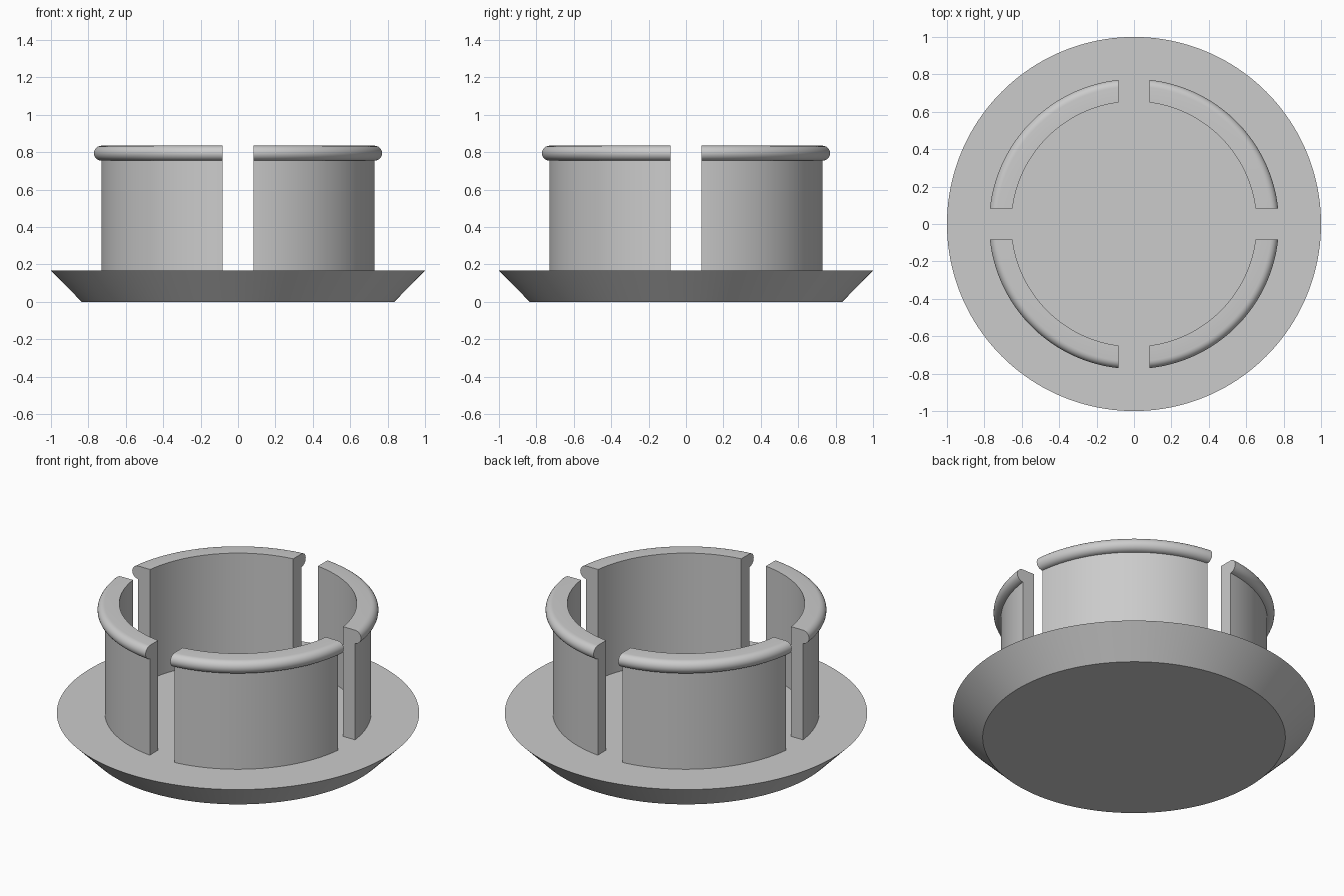
import bpy
import bmesh
from math import asin, cos, sin, pi, radians

cube = bpy.data.objects.get("Cube")
if cube:
    bpy.data.objects.remove(cube, do_unlink=True)

PLATE_H = 0.167     # flange thickness
TOP = 0.835         # top of the clips
R_IN, R_OUT = 0.655, 0.735
BEAD = 0.04         # radius of the rounded lip
SLOT = 0.083        # half width of the slots
STEPS = 40

grey = bpy.data.materials.new("plain grey")
grey.use_nodes = True
colour = (0.6, 0.6, 0.6, 1)
grey.diffuse_color = colour
grey.node_tree.nodes["Principled BSDF"].inputs["Base Color"].default_value = colour


def finish(name, bm):
    bmesh.ops.recalc_face_normals(bm, faces=bm.faces)
    mesh = bpy.data.meshes.new(name)
    bm.to_mesh(mesh)
    bm.free()
    mesh.materials.append(grey)
    obj = bpy.data.objects.new(name, mesh)
    bpy.context.collection.objects.link(obj)
    bpy.ops.object.select_all(action="DESELECT")
    obj.select_set(True)
    bpy.context.view_layer.objects.active = obj
    bpy.ops.object.shade_smooth_by_angle(angle=radians(30))
    return obj


# Flange plate: a disc that tapers towards its underside
bm = bmesh.new()
bmesh.ops.create_cone(bm, cap_ends=True, segments=160, radius1=0.835,
                      radius2=1.0, depth=PLATE_H)
bmesh.ops.translate(bm, verts=bm.verts, vec=(0, 0, PLATE_H / 2))
finish("flange_plate", bm)

# Clip cross-section (radius, height): thin wall with a half-round outer lip
foot = PLATE_H - 0.002
profile = [(R_IN, foot), (R_OUT, foot)]
for i in range(13):
    a = -pi / 2 + pi * i / 12
    profile.append((R_OUT + BEAD * cos(a), TOP - BEAD + BEAD * sin(a)))
profile.append((R_IN, TOP))


def clip(name, turn):
    """Sweep the section through a quarter turn, with ends parallel to the slots."""
    bm = bmesh.new()
    rings = []
    for s in range(STEPS + 1):
        ring = []
        for r, z in profile:
            trim = asin(SLOT / r)
            a = turn + trim + (pi / 2 - 2 * trim) * s / STEPS
            ring.append(bm.verts.new((r * cos(a), r * sin(a), z)))
        rings.append(ring)
    n = len(profile)
    for a, b in zip(rings, rings[1:]):
        for i in range(n):
            j = (i + 1) % n
            bm.faces.new((a[i], a[j], b[j], b[i]))
    bm.faces.new(rings[0])
    bm.faces.new(rings[-1])
    finish(name, bm)


# Four spring clips around the plate
for k, place in enumerate(("back_left", "back_right", "front_right", "front_left")):
    clip(place + "_clip", k * pi / 2)
